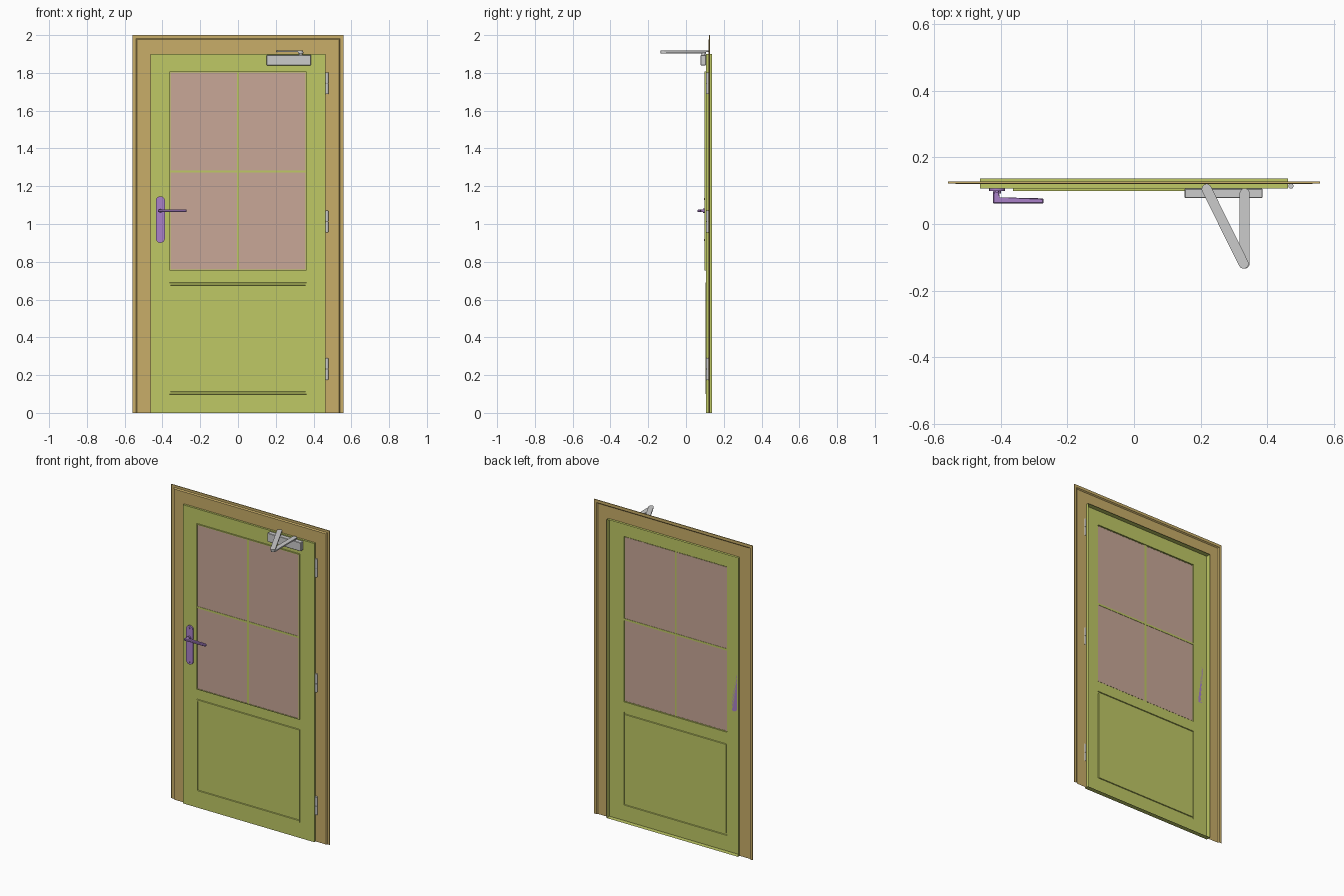
import bpy, bmesh
from math import pi, cos, sin, atan2
from mathutils import Vector

if "Cube" in bpy.data.objects:
    bpy.data.objects.remove(bpy.data.objects["Cube"])


def material(name, rgb):
    m = bpy.data.materials.new(name)
    m.diffuse_color = (*rgb, 1)
    m.use_nodes = True
    m.node_tree.nodes["Principled BSDF"].inputs["Base Color"].default_value = m.diffuse_color
    return m


GREEN = material("green_paint", (0.52, 0.58, 0.13))
WOOD = material("tan_wood", (0.58, 0.42, 0.14))
GLASS = material("pink_glass", (0.58, 0.39, 0.31))
PURPLE = material("purple_metal", (0.40, 0.22, 0.58))


def finish(name, bm, mat=None, smooth=False):
    bmesh.ops.remove_doubles(bm, verts=bm.verts, dist=1e-5)
    bmesh.ops.recalc_face_normals(bm, faces=bm.faces)
    me = bpy.data.meshes.new(name)
    bm.to_mesh(me)
    bm.free()
    ob = bpy.data.objects.new(name, me)
    bpy.context.collection.objects.link(ob)
    if mat:
        me.materials.append(mat)
    if smooth:
        bpy.context.view_layer.objects.active = ob
        ob.select_set(True)
        bpy.ops.object.shade_smooth_by_angle(angle=pi / 6)
        ob.select_set(False)
    return ob


def loft(bm, loops, closed=True, cap=False):
    """Bridge successive loops of points; optionally fill the last one."""
    rows = [[bm.verts.new(p) for p in lp] for lp in loops]
    n = len(rows[0])
    for a, b in zip(rows, rows[1:]):
        for i in range(n if closed else n - 1):
            j = (i + 1) % n
            bm.faces.new((a[i], a[j], b[j], b[i]))
    if cap:
        bm.faces.new(rows[-1])


def rect(x, z0, z1, y):
    return [(-x, y, z0), (x, y, z0), (x, y, z1), (-x, y, z1)]


def prism(name, outline, vec, mat=None, bevel=0.0):
    bm = bmesh.new()
    vec = Vector(vec)
    low = [Vector(p) for p in outline]
    loft(bm, [low, [p + vec for p in low]], cap=True)
    bm.faces.new([v for v in bm.verts[:len(low)]][::-1])
    if bevel:
        bmesh.ops.bevel(bm, geom=bm.edges[:], offset=bevel, segments=1, affect='EDGES')
    return finish(name, bm, mat, smooth=True)


def box(name, x0, x1, y0, y1, z0, z1, mat=None, bevel=0.0):
    pts = [(x0, y0, z0), (x1, y0, z0), (x1, y1, z0), (x0, y1, z0)]
    return prism(name, pts, (0, 0, z1 - z0), mat, bevel)


def capsule(a, b, r, n=8):
    """2D outline with round ends between two points."""
    t = atan2(b[1] - a[1], b[0] - a[0])
    pts = []
    for c, s in ((b, t - pi / 2), (a, t + pi / 2)):
        pts += [(c[0] + r * cos(s + pi * i / n), c[1] + r * sin(s + pi * i / n)) for i in range(n + 1)]
    return pts


def cylinder(name, loc, r, depth, axis='Z', mat=None):
    bpy.ops.mesh.primitive_cylinder_add(vertices=16, radius=r, depth=depth, location=loc,
                                        rotation=(pi / 2, 0, 0) if axis == 'Y' else (0, 0, 0))
    ob = bpy.context.object
    ob.name = name
    if mat:
        ob.data.materials.append(mat)
    bpy.ops.object.shade_smooth_by_angle(angle=pi / 6)
    ob.select_set(False)


FRONT, BACK = 0.107, 0.137
W = 0.462                       # door half width
HX = 0.363                      # half width of window and panel
WZ0, WZ1 = 0.755, 1.807         # window heights
PZ0, PZ1 = 0.098, 0.690         # panel heights

# Frame: a moulded casing profile swept up, over and down
bm = bmesh.new()
profile = [(W, 0.120), (0.535, 0.120), (0.541, 0.127), (0.558, 0.127), (0.558, 0.122)]
loft(bm, [[(-w, y, 0), (-w, y, 1.9 + (w - W) * 1.04), (w, y, 1.9 + (w - W) * 1.04), (w, y, 0)]
          for w, y in profile], closed=False)
finish("door_frame", bm, WOOD)

# Door leaf: thin pressed skin with a rim turned back, an open window and a moulded panel
bm = bmesh.new()
xs = [-W, -HX, HX, W]
zs = [0, PZ0, PZ1, WZ0, WZ1, 1.9]
for i in range(3):
    for j in range(5):
        if i == 1 and j in (1, 3):
            continue
        bm.faces.new([bm.verts.new((x, FRONT, z)) for x, z in
                      ((xs[i], zs[j]), (xs[i + 1], zs[j]), (xs[i + 1], zs[j + 1]), (xs[i], zs[j + 1]))])
loft(bm, [rect(W, 0, 1.9, FRONT), rect(W, 0, 1.9, BACK)])
loft(bm, [rect(HX, PZ0, PZ1, FRONT), rect(HX - 0.001, PZ0 + 0.002, PZ1 - 0.002, 0.102),
          rect(HX - 0.005, PZ0 + 0.013, PZ1 - 0.013, 0.102),
          rect(HX - 0.006, PZ0 + 0.015, PZ1 - 0.015, FRONT)], cap=True)
loft(bm, [rect(HX, WZ0, WZ1, FRONT), rect(HX, WZ0, WZ1, 0.099),
          rect(HX - 0.005, WZ0 + 0.005, WZ1 - 0.005, 0.099),
          rect(HX - 0.005, WZ0 + 0.005, WZ1 - 0.005, 0.103)])
finish("door_leaf", bm, GREEN)

# Glass sheet and crossing glazing bars
bm = bmesh.new()
loft(bm, [rect(HX - 0.004, WZ0 + 0.004, WZ1 - 0.004, 0.102)], cap=True)
finish("window_glass", bm, GLASS)
box("glazing_bar_vertical", -0.006, 0.006, 0.100, 0.104, WZ0, WZ1, GREEN)
box("glazing_bar_horizontal", -HX, HX, 0.100, 0.104, 1.272, 1.284, GREEN)

# Handle: backplate, screws, spindle collar and bent lever
HXC = -0.411
prism("handle_plate", [(x, FRONT, z) for x, z in capsule((HXC, 0.924), (HXC, 1.123), 0.024)],
      (0, -0.008, 0), PURPLE)
for z in (0.915, 1.132):
    cylinder("plate_screw", (HXC, 0.097, z), 0.005, 0.005, 'Y', PURPLE)
cylinder("lever_collar", (HXC, 0.096, 1.07), 0.011, 0.010, 'Y', PURPLE)
lever = [(-0.424, 0.099), (-0.424, 0.061), (-0.272, 0.061), (-0.272, 0.077), (-0.406, 0.077), (-0.406, 0.099)]
prism("handle_lever", [(x, y, 1.063) for x, y in lever], (0, 0, 0.014), PURPLE, bevel=0.003)

# Three barrel hinges
for zc in (1.745, 1.013, 0.233):
    for s in (-1, 1):
        cylinder("hinge_knuckle", (0.471, 0.114, zc + s * 0.029), 0.008, 0.054)
    cylinder("hinge_pin", (0.471, 0.114, zc), 0.006, 0.116)

# Door closer: body with a folding two-part arm
box("closer_body", 0.152, 0.386, 0.078, FRONT - 0.001, 1.84, 1.895, bevel=0.002)
cylinder("closer_spindle", (0.332, 0.092, 1.90), 0.010, 0.014)
prism("closer_main_arm", [(x, y, 1.903) for x, y in capsule((0.332, 0.092), (0.332, -0.119), 0.015)],
      (0, 0, 0.008))
prism("closer_link_arm", [(x, y, 1.911) for x, y in capsule((0.218, 0.105), (0.329, -0.119), 0.015)],
      (0, 0, 0.008))
